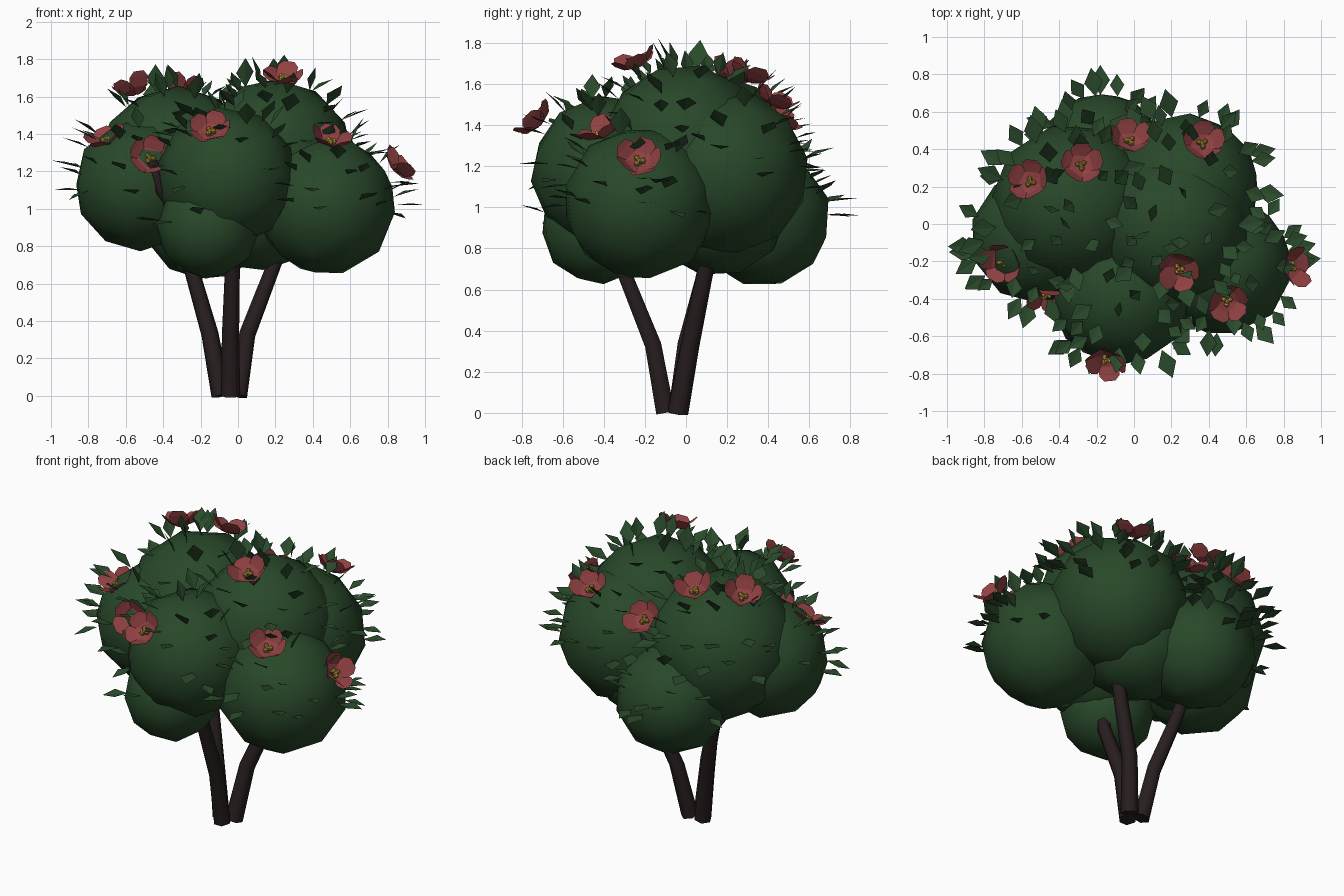
import bpy
import bmesh
import math
import random
from mathutils import Vector, Euler

random.seed(11)
if "Cube" in bpy.data.objects:
    bpy.data.objects.remove(bpy.data.objects["Cube"], do_unlink=True)


def make_material(name, rgb):
    mat = bpy.data.materials.new(name)
    mat.use_nodes = True
    mat.diffuse_color = (*rgb, 1)
    bsdf = mat.node_tree.nodes["Principled BSDF"]
    bsdf.inputs["Base Color"].default_value = (*rgb, 1)
    bsdf.inputs["Roughness"].default_value = 0.9
    return mat


foliage_green = make_material("foliage green", (0.021, 0.064, 0.022))
leaf_green = make_material("leaf green", (0.023, 0.068, 0.024))
bark_brown = make_material("bark brown", (0.021, 0.013, 0.013))
petal_red = make_material("petal red", (0.28, 0.052, 0.054))
pollen_yellow = make_material("pollen yellow", (0.55, 0.36, 0.05))


def finish(name, bm, materials, smooth=False):
    mesh = bpy.data.meshes.new(name)
    bm.to_mesh(mesh)
    bm.free()
    for mat in materials:
        mesh.materials.append(mat)
    for poly in mesh.polygons:
        poly.use_smooth = smooth
    obj = bpy.data.objects.new(name, mesh)
    bpy.context.collection.objects.link(obj)
    return obj


# Foliage clumps: name, centre, radius
clumps = [
    ("left_clump", Vector((-0.33, 0.1, 1.22)), 0.43),
    ("left_side_clump", Vector((-0.52, -0.07, 1.13)), 0.35),
    ("top_clump", Vector((0.2, -0.01, 1.28)), 0.41),
    ("back_right_clump", Vector((0.27, 0.19, 1.17)), 0.4),
    ("right_clump", Vector((0.47, -0.22, 1.02)), 0.37),
    ("front_clump", Vector((-0.06, -0.38, 1.17)), 0.37),
    ("lower_front_clump", Vector((-0.16, -0.43, 0.9)), 0.27),
    ("back_clump", Vector((-0.17, 0.37, 0.95)), 0.33),
    ("core_clump", Vector((0.1, 0.15, 1.02)), 0.35),
]
for name, centre, radius in clumps:
    bm = bmesh.new()
    bmesh.ops.create_icosphere(bm, subdivisions=2, radius=radius * 1.02)
    spin = Euler([random.uniform(-0.3, 0.3) for _ in range(3)]).to_matrix()
    for v in bm.verts:
        v.co = spin @ v.co + centre
    finish(name, bm, [foliage_green], smooth=True)


# Stems: tapering bent tubes
def stem(name, points, thick, thin):
    curve = bpy.data.curves.new(name, "CURVE")
    curve.dimensions = "3D"
    curve.bevel_depth = 1
    curve.bevel_resolution = 1
    curve.use_fill_caps = True
    spline = curve.splines.new("POLY")
    spline.points.add(len(points) - 1)
    for i, (p, co) in enumerate(zip(spline.points, points)):
        p.co = (*co, 1)
        p.radius = thick + (thin - thick) * i / (len(points) - 1)
    curve.materials.append(bark_brown)
    obj = bpy.data.objects.new(name, curve)
    bpy.context.collection.objects.link(obj)


stem("left_stem", [(-0.09, -0.04, 0), (-0.15, 0, 0.33), (-0.25, 0.09, 0.68), (-0.33, 0.12, 1)], 0.052, 0.034)
stem("front_stem", [(-0.04, -0.1, 0), (-0.04, -0.16, 0.33), (-0.03, -0.3, 0.68), (-0.04, -0.36, 0.95)], 0.052, 0.034)
stem("right_stem", [(0, -0.04, 0), (0.05, 0.02, 0.33), (0.2, 0.1, 0.72), (0.24, 0.12, 1)], 0.052, 0.034)
stem("left_twig", [(-0.33, -0.33, 0.98), (-0.41, -0.39, 1.1), (-0.46, -0.37, 1.25)], 0.03, 0.036)


def random_vector():
    return Vector([random.gauss(0, 1) for _ in range(3)]).normalized()


# Leaves: gently folded diamonds standing out of the clumps
def add_leaf(bm, base, heading, length):
    direction = Vector(heading).normalized()
    side = direction.cross(Vector((0, 0, 1)) + 0.12 * random_vector()).normalized()
    lift = side.cross(direction) * 0.008
    middle = base + direction * length * 0.5
    root, tip = bm.verts.new(base), bm.verts.new(base + direction * length)
    for sign in (-1, 1):
        edge = bm.verts.new(middle + side * sign * length * 0.32 + lift)
        bm.faces.new((root, edge, tip) if sign > 0 else (root, tip, edge))


def is_exposed(point, own):
    return all(name == own or (point - c).length > r + 0.01 for name, c, r in clumps)


bm = bmesh.new()
golden = math.pi * (3 - math.sqrt(5))
for name, centre, radius in clumps[:-1]:
    count = int(radius * radius * 320)
    for i in range(count):
        # Even spiral over the upper part of the clump, slightly jittered
        z = 1 - 1.1 * (i + 0.5) / count
        ring = math.sqrt(1 - z * z)
        out = Vector((ring * math.cos(golden * i), ring * math.sin(golden * i), z))
        out = (out + random_vector() * 0.15).normalized()
        base = centre + out * radius * 0.98
        heading = Vector((out.x, out.y, out.z * 0.65)) + random_vector() * 0.3
        length = random.uniform(0.11, 0.165)
        reach = base + heading.normalized() * length
        inside = abs(reach.x) < 0.98 and abs(reach.y) < 0.84 and base.z > 0.87
        if inside and is_exposed(base, name):
            add_leaf(bm, base, heading, length)
# Outermost leaves on each side
for base, heading in (((-0.84, -0.12, 1.22), (-1, 0, 0.25)), ((0.84, -0.2, 1.02), (1, 0.1, 0)),
                      ((-0.18, 0.69, 0.96), (0, 1, 0)), ((0.04, -0.05, 1.65), (0, -0.2, 1)),
                      ((-0.83, -0.15, 1.1), (-1, 0, 0)), ((0.82, -0.15, 1.12), (1, 0.3, 0.1))):
    add_leaf(bm, Vector(base), heading, 0.16)
finish("leaves", bm, [leaf_green])


# Flowers: cupped ring of petals round a yellow centre
def flower(name, centre, facing, petals=5):
    bm = bmesh.new()
    profile = [(0.01, 0.012, 0), (0.055, 0.055, 0.018), (0.09, 0.056, 0.05), (0.108, 0.03, 0.07)]
    for k in range(petals):
        turn = 2 * math.pi * k / petals
        tilt = random.uniform(0.75, 1.35)
        c, s = math.cos(turn), math.sin(turn)
        rows = []
        for r, w, z in profile:
            rows.append([bm.verts.new((r * c - y * s, r * s + y * c, z * tilt + 0.004 * (k % 2)))
                         for y in (-w, w)])
        for a, b in zip(rows, rows[1:]):
            bm.faces.new((a[0], b[0], b[1], a[1]))
    red_faces = len(bm.faces)
    for k in range(4):
        # Three stamens leaning out round a middle one
        turn = 2 * math.pi * k / 3
        spread = 0.019 if k < 3 else 0
        result = bmesh.ops.create_icosphere(bm, subdivisions=1, radius=0.015)
        for v in result["verts"]:
            v.co.z *= 1.4
            v.co += Vector((spread * math.cos(turn), spread * math.sin(turn), 0.024))
    bm.faces.ensure_lookup_table()
    for face in bm.faces[red_faces:]:
        face.material_index = 1
    obj = finish(name, bm, [petal_red, pollen_yellow])
    facing = Vector(facing).normalized()
    obj.rotation_euler = facing.to_track_quat("Z", "Y").to_euler()
    obj.location = Vector(centre) - facing * 0.045


flowers = [
    ((-0.71, -0.21, 1.39), (-0.4, -0.35, 1)),
    ((-0.47, -0.4, 1.28), (0.1, -1, 0.5)),
    ((-0.15, -0.74, 1.43), (-0.1, -0.8, 0.8)),
    ((0.24, -0.25, 1.72), (0, -0.5, 1)),
    ((0.5, -0.42, 1.38), (0.2, -0.4, 1)),
    ((0.86, -0.23, 1.24), (1, -0.05, 0.8)),
    ((0.37, 0.44, 1.53), (0.2, 0.5, 1)),
    ((-0.02, 0.46, 1.44), (0.1, 0.8, 0.8)),
    ((-0.28, 0.32, 1.65), (0.1, 0.3, 1)),
    ((-0.56, 0.23, 1.65), (-0.3, 0.3, 1)),
]
for i, (centre, facing) in enumerate(flowers):
    flower("flower_%d" % (i + 1), centre, facing)
